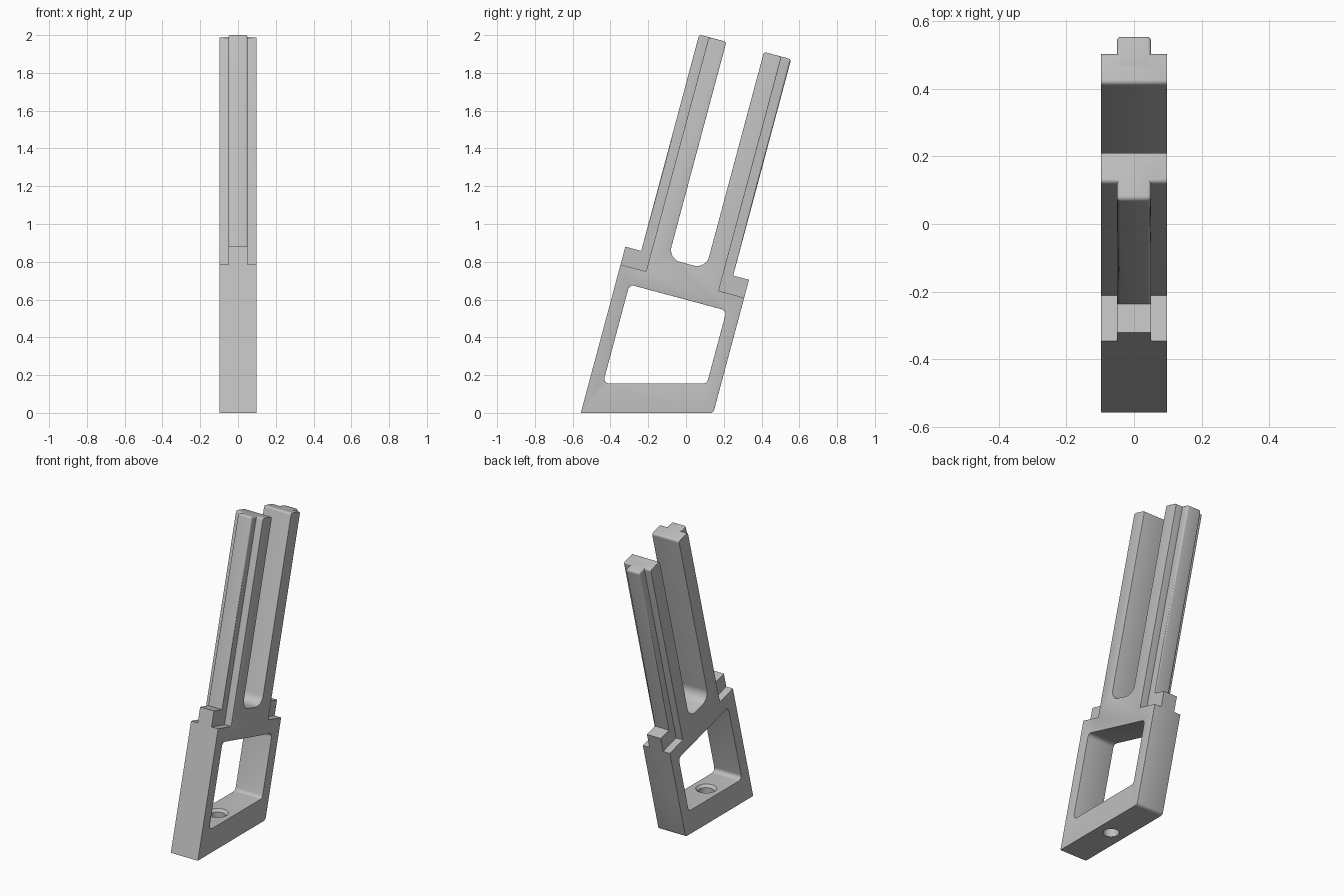
import bpy, bmesh, math
from mathutils import Vector

if "Cube" in bpy.data.objects:
    bpy.data.objects.remove(bpy.data.objects["Cube"])

TILT = math.radians(15)
SN, CS, TN = math.sin(TILT), math.cos(TILT), math.tan(TILT)
Y0 = -0.557                        # front bottom corner
W, S = 0.678, 2.097                # depth across the tilt, length along it
SHOULDER, TAB = 0.813, 0.911       # heights of shoulders and centre tabs
HALF, RAIL = 0.098, 0.05           # half widths of the frame and the rails

grey = bpy.data.materials.new("light grey")
grey.diffuse_color = (0.52, 0.52, 0.52, 1)
grey.use_nodes = True
grey.node_tree.nodes["Principled BSDF"].inputs["Base Color"].default_value = grey.diffuse_color


def place(t, s, x):
    """Tilted coordinates (t across, s along) to world."""
    return Vector((x, Y0 + t * CS + s * SN, s * CS - t * SN))


def unplace(p):
    y = p.y - Y0
    return y * CS - p.z * SN, y * SN + p.z * CS


def rounded(points, seg=6):
    """Points (t, s) or (t, s, radius); the latter become arcs."""
    out = []
    for i, p in enumerate(points):
        c = Vector(p[:2])
        if len(p) == 2:
            out.append(c)
            continue
        a = (Vector(points[i - 1][:2]) - c).normalized()
        b = (Vector(points[(i + 1) % len(points)][:2]) - c).normalized()
        half = a.angle(b) / 2
        centre = c + (a + b).normalized() * (p[2] / math.sin(half))
        d0 = c + a * (p[2] / math.tan(half)) - centre
        d1 = c + b * (p[2] / math.tan(half)) - centre
        sweep = d0.angle_signed(d1)
        for k in range(seg + 1):
            ang = -sweep * k / seg
            out.append(centre + Vector((d0.x * math.cos(ang) - d0.y * math.sin(ang),
                                        d0.x * math.sin(ang) + d0.y * math.cos(ang))))
    return out


def finish(name, bm):
    bmesh.ops.recalc_face_normals(bm, faces=bm.faces[:])
    mesh = bpy.data.meshes.new(name)
    bm.to_mesh(mesh)
    bm.free()
    ob = bpy.data.objects.new(name, mesh)
    bpy.context.collection.objects.link(ob)
    mesh.materials.append(grey)
    return ob


def prism(name, outlines, half, keep_sharp, bevel):
    """Extrude outlines across x and round the side rims."""
    bm = bmesh.new()
    verts, faces = {}, []
    for outline in outlines:
        ring = []
        for p in rounded(outline):
            key = (round(p.x, 5), round(p.y, 5))
            if key not in verts:
                verts[key] = bm.verts.new(place(p.x, p.y, -half))
            ring.append(verts[key])
        faces.append(bm.faces.new(ring))
    ext = bmesh.ops.extrude_face_region(bm, geom=faces, use_keep_orig=True)
    new = [g for g in ext["geom"] if isinstance(g, bmesh.types.BMVert)]
    bmesh.ops.translate(bm, verts=new, vec=(2 * half, 0, 0))
    bmesh.ops.recalc_face_normals(bm, faces=bm.faces[:])
    rims = []
    for e in bm.edges:
        a, b = e.verts
        if abs(a.co.x - b.co.x) > 1e-4 or len(e.link_faces) != 2:
            continue
        if e.calc_face_angle(0) < 0.5:
            continue
        if not keep_sharp(unplace(a.co), unplace(b.co), a.co.z + b.co.z):
            rims.append(e)
    bmesh.ops.bevel(bm, geom=rims, offset=bevel, segments=3, profile=0.5,
                    affect='EDGES', clamp_overlap=True)
    return finish(name, bm)


def both(a, b, axis, value):
    return abs(a[axis] - value) < 1e-3 and abs(b[axis] - value) < 1e-3


def combine(target, other, operation):
    mod = target.modifiers.new(operation.lower(), 'BOOLEAN')
    mod.operation, mod.solver, mod.object = operation, 'EXACT', other
    bpy.context.view_layer.objects.active = target
    bpy.ops.object.modifier_apply(modifier=mod.name)
    bpy.data.objects.remove(other)


# Forked frame: base half and prong half meet beside the window
L, R, MID, FLOOR = 0.073, W - 0.073, 0.45, 0.155
lower = [(0, 0), (W, W * TN, 0.02), (W, MID), (R, MID),
         (R, FLOOR / CS + R * TN, 0.025), (L, FLOOR / CS + L * TN, 0.025),
         (L, MID), (0, MID)]
P, Q, TOP_R = 0.14, 0.236, 0.014
upper = [(0, MID), (L, MID), (L, 0.723, 0.025), (R, 0.723, 0.025), (R, MID),
         (W, MID), (W, SHOULDER), (W - P, SHOULDER),
         (W - P, S, TOP_R), (W - Q, S, TOP_R), (W - Q, 0.908, 0.065),
         (Q, 0.908, 0.065), (Q, S, TOP_R), (P, S, TOP_R), (P, SHOULDER), (0, SHOULDER)]
frame = prism("forked_frame", [lower, upper], HALF,
              lambda a, b, z: both(a, b, 0, 0) or both(a, b, 1, SHOULDER) or z < 1e-3,
              0.012)

# Centre rails with a stepped tab at the foot, front and mirrored back
rail = [(0, 0.79), (0, TAB), (0.087, TAB), (0.087, S, TOP_R), (0.18, S), (0.18, 0.79)]
for name, flip in (("front_rail", False), ("back_rail", True)):
    pts = [(W - p[0],) + p[1:] if flip else p for p in rail]
    ob = prism(name, [pts], RAIL,
               lambda a, b, z: min(a[1], b[1]) < TAB - 0.01 or both(a, b, 1, TAB), 0.01)
    combine(frame, ob, 'UNION')

# Screw hole through the base with a flared upper rim
for r1, r2, z0, z1 in ((0.047, 0.047, -0.1, 0.25), (0.043, 0.068, 0.135, 0.16)):
    bm = bmesh.new()
    bmesh.ops.create_cone(bm, cap_ends=True, segments=32, radius1=r1, radius2=r2,
                          depth=z1 - z0)
    bmesh.ops.translate(bm, verts=bm.verts[:], vec=(0, -0.21, (z0 + z1) / 2))
    combine(frame, finish("hole_cutter", bm), 'DIFFERENCE')

bpy.ops.object.select_all(action='DESELECT')
frame.select_set(True)
bpy.context.view_layer.objects.active = frame
bpy.ops.object.shade_smooth_by_angle(angle=math.radians(32))
